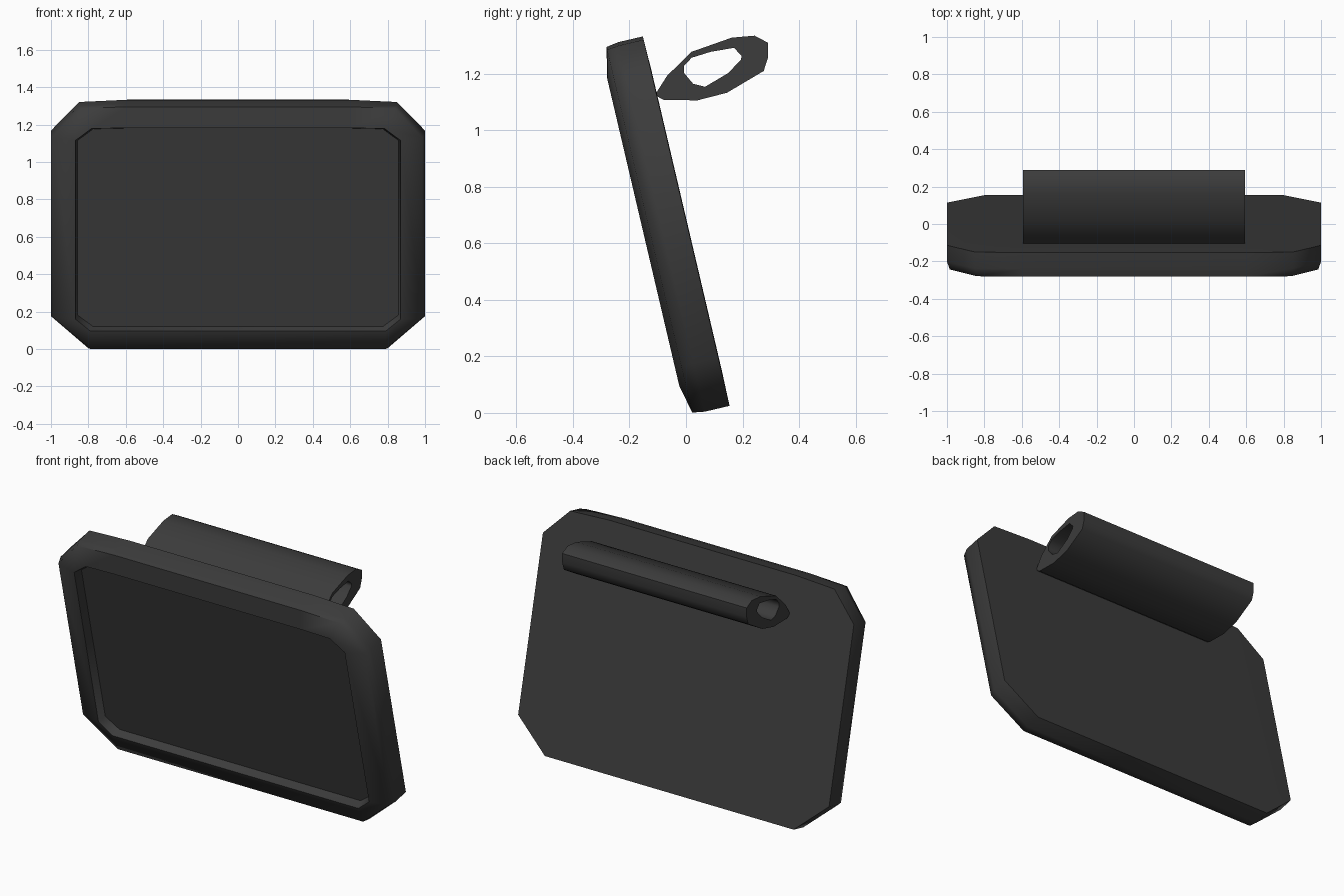
import bpy, bmesh
from math import sin, cos, radians

if "Cube" in bpy.data.objects:
    bpy.data.objects.remove(bpy.data.objects["Cube"])

TILT = radians(13.2)
S, C = sin(TILT), cos(TILT)

mat = bpy.data.materials.new("dark_plastic")
mat.diffuse_color = (0.045, 0.045, 0.045, 1)
mat.use_nodes = True
mat.node_tree.nodes["Principled BSDF"].inputs["Base Color"].default_value = mat.diffuse_color


def finish(bm, name, angle):
    bmesh.ops.recalc_face_normals(bm, faces=bm.faces)
    me = bpy.data.meshes.new(name)
    bm.to_mesh(me)
    bm.free()
    ob = bpy.data.objects.new(name, me)
    bpy.context.collection.objects.link(ob)
    me.materials.append(mat)
    bpy.ops.object.select_all(action='DESELECT')
    bpy.context.view_layer.objects.active = ob
    ob.select_set(True)
    bpy.ops.object.shade_smooth_by_angle(angle=radians(angle))
    return ob


def bridge(bm, a, b):
    n = len(a)
    for i in range(n):
        j = (i + 1) % n
        bm.faces.new((a[i], a[j], b[j], b[i]))


def tilted_ring(bm, half, depth):
    """Mirror a half outline (x, height) and place it on the leaning panel."""
    pts = half + [(-x, v) for x, v in reversed(half)]
    return [bm.verts.new((x, 0.155 - v * S - depth * C, 0.021 + v * C - depth * S))
            for x, v in pts]


# Half outlines: bottom to top on the right-hand side
outer = [(0.8, 0.004), (1.0, 0.18), (1.0, 1.178), (0.85, 1.335), (0.6, 1.347)]
front = [(0.79, 0.011), (0.985, 0.18), (0.985, 1.17), (0.84, 1.33), (0.6, 1.34)]
rim = [(0.79, 0.114), (0.87, 0.18), (0.87, 1.16), (0.785, 1.225), (0.6, 1.23)]
floor = [(0.775, 0.128), (0.857, 0.19), (0.857, 1.15), (0.775, 1.213), (0.6, 1.217)]
inset = [(0.7, 0.13), (0.86, 0.25), (0.86, 1.1), (0.74, 1.21), (0.55, 1.22)]

# Leaning panel with raised bezel and recessed screen
bm = bmesh.new()
rings = [tilted_ring(bm, h, d) for h, d in
         ((inset, -0.002), (outer, 0.0), (outer, 0.09), (front, 0.134),
          (rim, 0.157), (floor, 0.11))]
for a, b in zip(rings, rings[1:]):
    bridge(bm, a, b)
bm.faces.new(rings[0])
finish(bm, "panel_frame", 60)

# Screen surface
bm = bmesh.new()
bm.faces.new(tilted_ring(bm, floor, 0.11))
finish(bm, "screen", 30)

# Hollow clip tube behind the top edge: (y, z) cross-sections
tube_out = [(-0.11, 1.125), (-0.08, 1.108), (0.04, 1.106), (0.145, 1.133), (0.275, 1.21),
            (0.29, 1.257), (0.29, 1.31), (0.243, 1.335), (0.162, 1.328), (0.02, 1.278),
            (-0.067, 1.193)]
tube_in = [(-0.007, 1.203), (0.025, 1.165), (0.067, 1.154), (0.108, 1.178), (0.15, 1.203),
           (0.194, 1.25), (0.197, 1.263), (0.17, 1.292), (0.088, 1.278), (0.02, 1.257),
           (-0.007, 1.228)]
bm = bmesh.new()
loops = [[bm.verts.new((x, y, z)) for y, z in prof]
         for prof, x in ((tube_out, -0.593), (tube_out, 0.593), (tube_in, 0.593), (tube_in, -0.593))]
for i in range(4):
    bridge(bm, loops[i], loops[(i + 1) % 4])
finish(bm, "clip_tube", 60)
